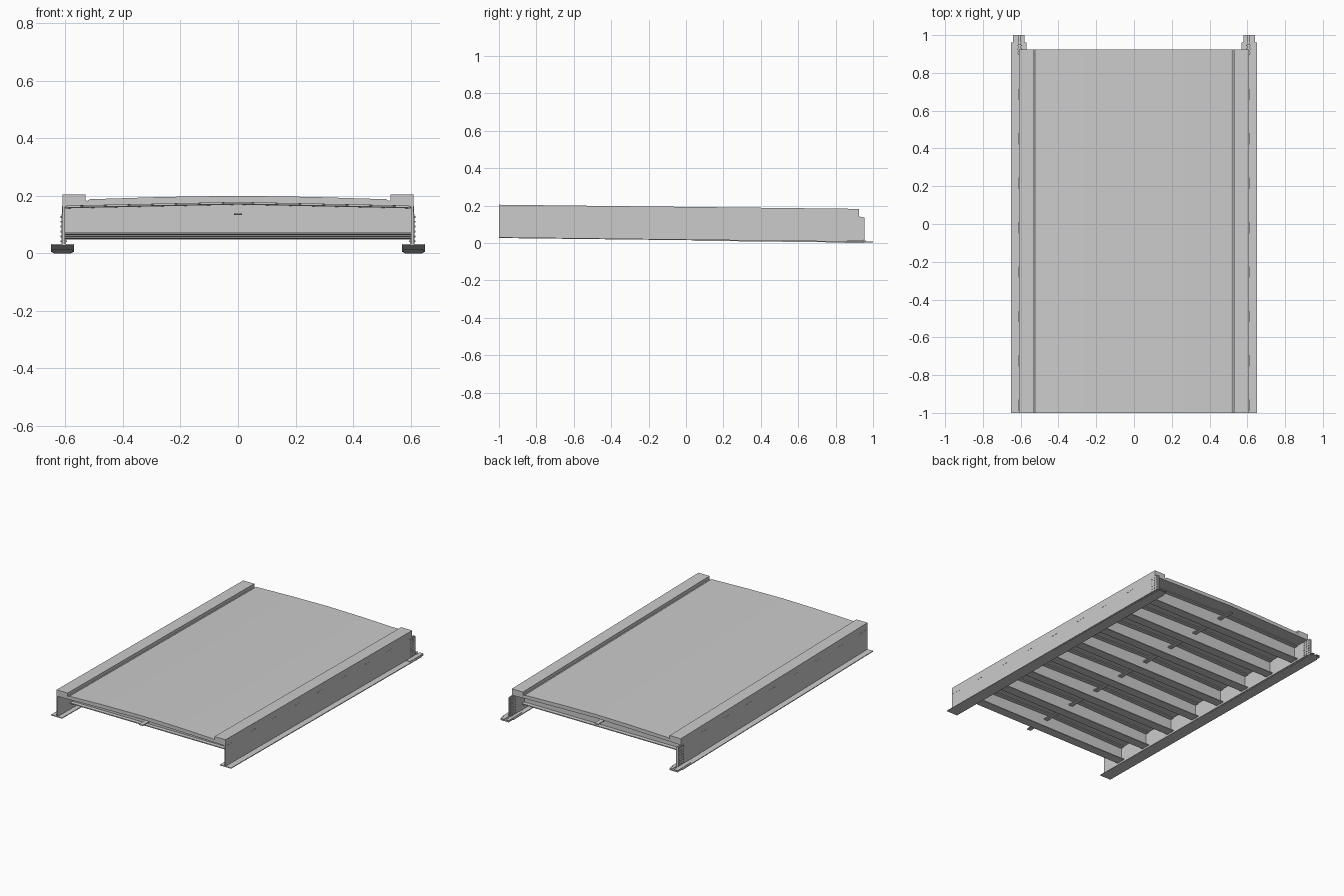
import bpy, bmesh

if "Cube" in bpy.data.objects:
    bpy.data.objects.remove(bpy.data.objects["Cube"])

SLOPE = 0.0115           # whole span falls gently toward +y


def extrude_y(bm, profile, y0, y1, cuts=1):
    """Sweep a closed x-z profile along y."""
    rings = []
    for i in range(cuts + 1):
        y = y0 + (y1 - y0) * i / cuts
        rings.append([bm.verts.new((x, y, z)) for x, z in profile])
    n = len(profile)
    for a, b in zip(rings, rings[1:]):
        for i in range(n):
            j = (i + 1) % n
            bm.faces.new((a[i], a[j], b[j], b[i]))
    bm.faces.new(rings[0][::-1])
    bm.faces.new(rings[-1])


def box(bm, x0, x1, y0, y1, z0, z1):
    extrude_y(bm, [(x0, z0), (x1, z0), (x1, z1), (x0, z1)], y0, y1)


def side_box(bm, s, x0, x1, y0, y1, z0, z1):
    a, b = sorted((s * x0, s * x1))
    box(bm, a, b, y0, y1, z0, z1)


def finish(name, bm):
    """Apply the longitudinal fall and make the object."""
    for v in bm.verts:
        v.co.z -= SLOPE * (v.co.y + 1)
    bmesh.ops.recalc_face_normals(bm, faces=bm.faces)
    me = bpy.data.meshes.new(name)
    bm.to_mesh(me)
    bm.free()
    bpy.context.collection.objects.link(bpy.data.objects.new(name, me))


def mirrored(half):
    """Right half listed from centre outward -> full symmetric outline."""
    return half + [(-x, z) for x, z in reversed(half) if x > 0]


# Crowned deck slab with gutters and raised kerbs
bm = bmesh.new()
top = [(0.0, 0.200), (0.26, 0.196), (0.515, 0.188), (0.525, 0.182),
       (0.53, 0.184), (0.53, 0.205), (0.61, 0.205), (0.61, 0.163)]
right = top + [(0.57, 0.165), (0.0, 0.177)]
left = [(-x, z) for x, z in reversed(right) if x > 0]
extrude_y(bm, right + left, -1.0, 0.925)
finish("deck_slab", bm)


def crowned(bm, edge, crown_low, y0, y1, low_edge):
    """Plate whose top follows the underside of the slab."""
    extrude_y(bm, [(-edge, 0.164), (0, 0.177), (edge, 0.164),
                   (edge, low_edge), (0, crown_low), (-edge, low_edge)], y0, y1)


# Cross beams: web, crowned top flange, flat bottom flange
SPACING = 0.235
beam_ys = [-0.842 + SPACING * i for i in range(8)]
for i, y in enumerate(beam_ys):
    bm = bmesh.new()
    crowned(bm, 0.603, 0.074, y - 0.004, y + 0.004, 0.074)
    crowned(bm, 0.603, 0.171, y - 0.03, y + 0.03, 0.158)
    box(bm, -0.603, 0.603, y - 0.03, y + 0.03, 0.069, 0.075)
    finish(f"cross_beam_{i + 1}", bm)

# Thin transverse strips under the slab between beams
bm = bmesh.new()
for y in beam_ys:
    yc = y - SPACING / 2
    crowned(bm, 0.611, 0.172, yc - 0.03, yc + 0.03, 0.159)
finish("slab_strips", bm)

# Central longitudinal strut through the beams
bm = bmesh.new()
box(bm, -0.014, 0.014, -1.0, 0.925, 0.135, 0.141)
finish("centre_strut", bm)

for side, s in (("right", 1), ("left", -1)):
    # Main edge girder: web and bottom flange
    bm = bmesh.new()
    side_box(bm, s, 0.602, 0.610, -1.0, 0.925, 0.030, 0.165)
    side_box(bm, s, 0.602, 0.610, 0.90, 0.95, 0.030, 0.163)
    side_box(bm, s, 0.57, 0.65, -1.0, 0.962, 0.027, 0.032)
    side_box(bm, s, 0.575, 0.645, 0.03, 0.95, 0.0245, 0.027)
    finish(f"{side}_girder", bm)

    # Splice plates at the joint end
    bm = bmesh.new()
    side_box(bm, s, 0.58, 0.64, 0.80, 1.0, 0.023, 0.0265)
    side_box(bm, s, 0.58, 0.600, 0.86, 1.0, 0.032, 0.035)
    side_box(bm, s, 0.612, 0.64, 0.86, 1.0, 0.032, 0.035)
    for x0, x1 in ((0.598, 0.602), (0.610, 0.613)):
        side_box(bm, s, x0, x1, 0.895, 0.955, 0.038, 0.158)
    finish(f"{side}_splice_plates", bm)

    # Bolt heads on the web splice
    bm = bmesh.new()
    for y in (0.905, 0.925, 0.945):
        for k in range(7):
            z = 0.047 + 0.017 * k
            side_box(bm, s, 0.594, 0.616, y - 0.003, y + 0.003, z - 0.003, z + 0.003)
    finish(f"{side}_splice_bolts", bm)
